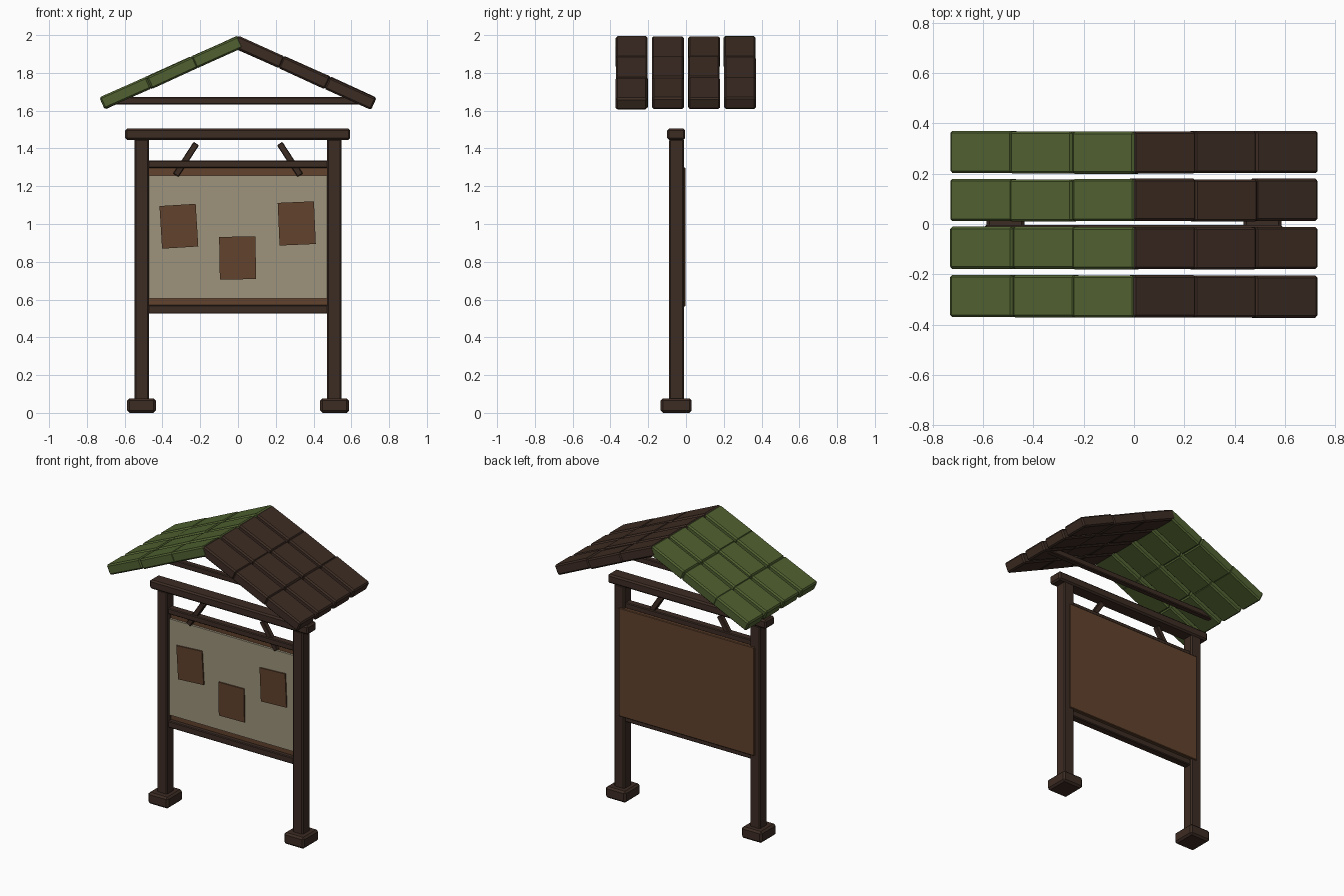
import bpy, random
from math import radians, sin, cos
from mathutils import Vector

if "Cube" in bpy.data.objects:
    bpy.data.objects.remove(bpy.data.objects["Cube"])

random.seed(4)


def material(name, rgb):
    m = bpy.data.materials.new(name)
    m.diffuse_color = (*rgb, 1)
    m.use_nodes = True
    m.node_tree.nodes["Principled BSDF"].inputs["Base Color"].default_value = m.diffuse_color
    return m


DARK = material("dark_wood", (0.046, 0.025, 0.017))
MOSS = material("moss_green", (0.08, 0.118, 0.03))
BROWN = material("brown_wood", (0.12, 0.055, 0.026))
CREAM = material("cream_board", (0.34, 0.295, 0.2))


def box(name, centre, size, mat, bevel=0.008, rot=(0, 0, 0)):
    bpy.ops.mesh.primitive_cube_add(size=1, location=centre, rotation=rot)
    ob = bpy.context.object
    ob.name = name
    ob.scale = size
    bpy.ops.object.transform_apply(location=False, rotation=False, scale=True)
    ob.data.materials.append(mat)
    if bevel:
        b = ob.modifiers.new("bevel", "BEVEL")
        b.width, b.segments = bevel, 1
    return ob


def span(name, x, y, z, mat, bevel=0.008):
    """Box given as min/max pairs on each axis."""
    return box(name, [(a + b) / 2 for a, b in (x, y, z)],
               [b - a for a, b in (x, y, z)], mat, bevel)


# Posts, feet and braces, mirrored left and right
for s, side in ((-1, "left"), (1, "right")):
    box(f"{side}_post", (s * 0.51, -0.05, 0.755), (0.078, 0.08, 1.39), DARK)
    box(f"{side}_foot", (s * 0.511, -0.052, 0.0385), (0.152, 0.164, 0.077), DARK, 0.012)
    box(f"{side}_brace", (s * 0.275, -0.05, 1.342), (0.034, 0.034, 0.2), DARK, 0.004,
        (0, radians(-s * 33), 0))

# Cross beams and rails
span("top_beam", (-0.597, 0.594), (-0.1, -0.004), (1.445, 1.505), DARK, 0.01)
span("roof_tie", (-0.66, 0.66), (-0.07, -0.03), (1.632, 1.672), DARK, 0.005)
span("upper_rail", (-0.48, 0.48), (-0.075, -0.025), (1.296, 1.336), DARK, 0.005)
span("lower_rail", (-0.48, 0.48), (-0.075, -0.025), (0.525, 0.57), DARK, 0.005)

# Notice board: backing, cream face and pinned sheets
span("board_backing", (-0.51, 0.51), (-0.045, -0.003), (0.563, 1.3), BROWN, 0.004)
span("board_face", (-0.48, 0.48), (-0.06, -0.04), (0.605, 1.258), CREAM, 0)
for i, (x, z, tilt) in enumerate(((-0.313, 0.988, 3.5), (-0.002, 0.82, 1), (0.311, 1.003, 2.5))):
    box(f"sheet_{i + 1}", (x, -0.063, z), (0.192, 0.012, 0.226), BROWN, 0,
        (0, radians(-tilt), 0))

# Roof: four rows of overlapping planks on each slope
PITCH = radians(24.2)
LENGTH = 0.266
for s, side, mat in ((-1, "left", MOSS), (1, "right", DARK)):
    for row, y in enumerate((-0.287, -0.096, 0.095, 0.285)):
        for k in range(3):
            d = -0.012 + LENGTH * (k + 0.5) + (random.uniform(-0.008, 0.008) if k == 1 else 0)
            lift = random.uniform(-0.003, 0.002)
            centre = Vector((s * (d * cos(PITCH) + lift * sin(PITCH)),
                             y + random.uniform(-0.002, 0.002),
                             1.961 - d * sin(PITCH) + lift * cos(PITCH)))
            box(f"{side}_roof_plank_{row}_{k}", centre, (LENGTH + 0.006, 0.168, 0.068), mat, 0.009,
                (0, s * (PITCH + radians(random.uniform(-0.6, 0.6))), 0))
